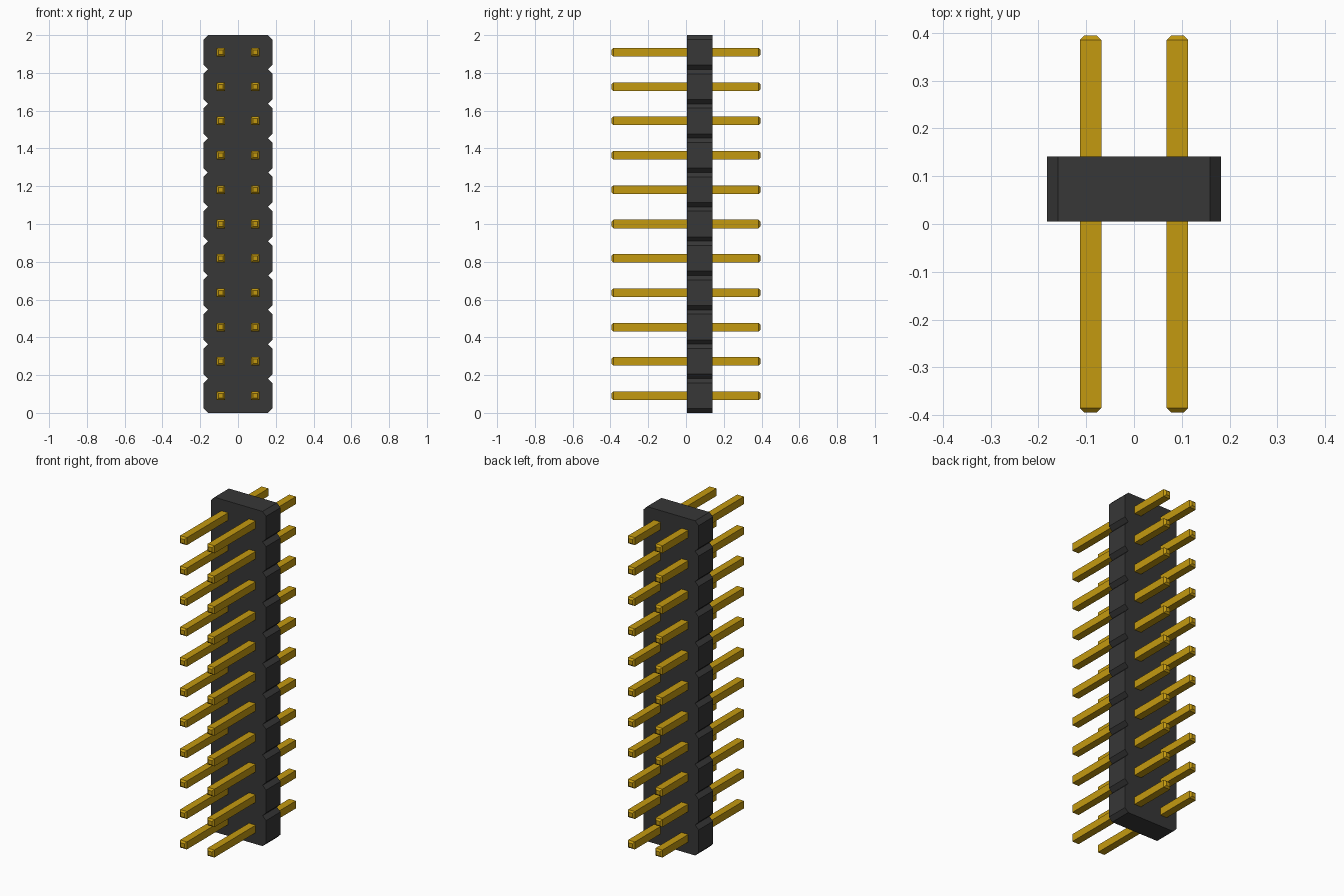
import bpy, bmesh

cube = bpy.data.objects.get("Cube")
if cube:
    bpy.data.objects.remove(cube, do_unlink=True)

ROWS = 11
PITCH = 2.0 / ROWS
HALF_W = 0.182           # half width of the housing
CHAMFER = 0.023          # corner cut between rows
BODY_Y = (0.005, 0.141)  # housing front and back
PIN_HALF, TIP_HALF = 0.0225, 0.0125
PIN_END, TAPER = 0.395, 0.010


def make_material(name, rgb):
    mat = bpy.data.materials.new(name)
    mat.use_nodes = True
    mat.diffuse_color = (*rgb, 1)
    bsdf = next(n for n in mat.node_tree.nodes if n.type == 'BSDF_PRINCIPLED')
    bsdf.inputs["Base Color"].default_value = (*rgb, 1)
    return mat


def finish(name, bm, mat):
    bmesh.ops.recalc_face_normals(bm, faces=bm.faces[:])
    mesh = bpy.data.meshes.new(name)
    bm.to_mesh(mesh)
    bm.free()
    mesh.materials.append(mat)
    obj = bpy.data.objects.new(name, mesh)
    bpy.context.collection.objects.link(obj)
    return obj


black = make_material("black plastic", (0.038, 0.038, 0.038))
gold = make_material("gold metal", (0.55, 0.32, 0.005))

# Housing: notched outline extruded from front to back
side = [(HALF_W - CHAMFER, 0.0)]
for i in range(ROWS):
    z0, z1 = i * PITCH, (i + 1) * PITCH
    side += [(HALF_W, z0 + CHAMFER), (HALF_W, z1 - CHAMFER), (HALF_W - CHAMFER, z1)]
outline = side + [(-x, z) for x, z in reversed(side)]

bm = bmesh.new()
face = bm.faces.new([bm.verts.new((x, BODY_Y[0], z)) for x, z in outline])
ext = bmesh.ops.extrude_face_region(bm, geom=[face])
moved = [v for v in ext["geom"] if isinstance(v, bmesh.types.BMVert)]
bmesh.ops.translate(bm, verts=moved, vec=(0, BODY_Y[1] - BODY_Y[0], 0))
finish("housing", bm, black)

# Pin: square bar with tapered tips, lofted through four square sections
bm = bmesh.new()
sections = [(-PIN_END, TIP_HALF), (-PIN_END + TAPER, PIN_HALF),
            (PIN_END - TAPER, PIN_HALF), (PIN_END, TIP_HALF)]
rings = [[bm.verts.new((sx * h, y, sz * h))
          for sx, sz in ((-1, -1), (1, -1), (1, 1), (-1, 1))] for y, h in sections]
for a, b in zip(rings, rings[1:]):
    for k in range(4):
        bm.faces.new((a[k], a[(k + 1) % 4], b[(k + 1) % 4], b[k]))
bm.faces.new(rings[0])
bm.faces.new(rings[-1])
first_pin = finish("pin_left_01", bm, gold)

# Two columns of pins sharing one mesh
for label, x in (("left", PITCH / 2), ("right", -PITCH / 2)):
    for i in range(ROWS):
        if label == "left" and i == 0:
            pin = first_pin
        else:
            pin = bpy.data.objects.new(f"pin_{label}_{i + 1:02d}", first_pin.data)
            bpy.context.collection.objects.link(pin)
        pin.location = (x, 0, (i + 0.5) * PITCH)
